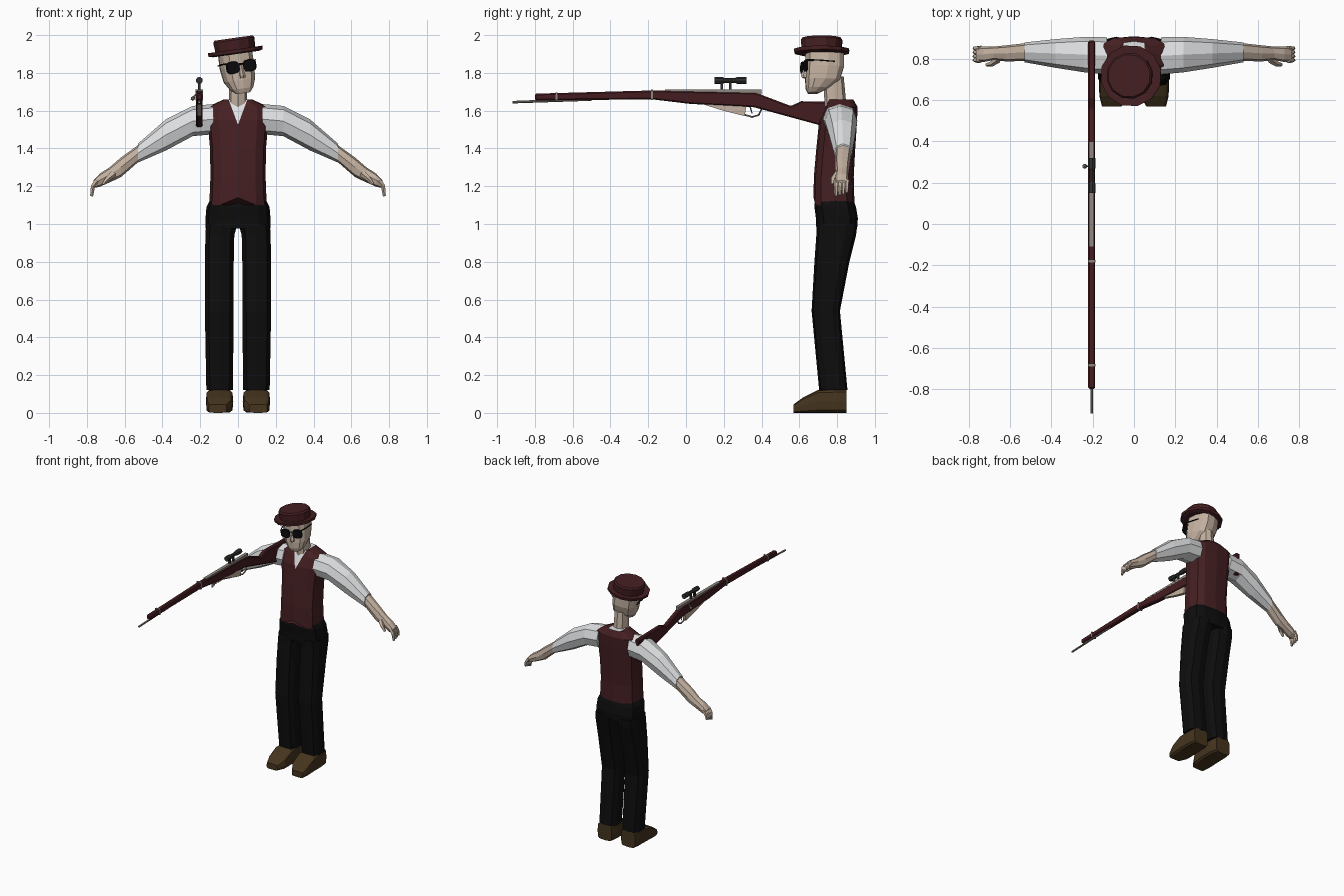
import bpy, bmesh, math
from mathutils import Matrix, Vector

default_cube = bpy.data.objects.get("Cube")
if default_cube:
    bpy.data.objects.remove(default_cube, do_unlink=True)


def make_material(name, red, green, blue):
    mat = bpy.data.materials.new(name)
    mat.use_nodes = True
    color = (red, green, blue, 1)
    mat.diffuse_color = color
    shader = mat.node_tree.nodes["Principled BSDF"]
    shader.inputs["Base Color"].default_value = color
    shader.inputs["Roughness"].default_value = 0.8
    return mat


maroon = make_material("maroon cloth", .06, .014, .016)
white = make_material("white shirt", .74, .75, .76)
skin = make_material("skin", .56, .45, .36)
black = make_material("black trousers", .004, .004, .004)
leather = make_material("brown leather", .06, .035, .013)
wood = make_material("red wood", .06, .012, .015)
steel = make_material("worn steel", .28, .25, .22)
gunmetal = make_material("dark gunmetal", .03, .03, .028)
glass = make_material("dark glass", .003, .003, .004)


def finish(name, bm, mat, matrix=None):
    """Turn a bmesh into a named object with one colour."""
    if matrix:
        bm.transform(matrix)
    bmesh.ops.recalc_face_normals(bm, faces=bm.faces)
    mesh = bpy.data.meshes.new(name)
    bm.to_mesh(mesh)
    bm.free()
    mesh.materials.append(mat)
    obj = bpy.data.objects.new(name, mesh)
    bpy.context.collection.objects.link(obj)
    return obj


def skin_rings(bm, rings):
    """Join rings of vertices with quads and cap both ends."""
    count = len(rings[0])
    for low, high in zip(rings, rings[1:]):
        for k in range(count):
            j = (k + 1) % count
            bm.faces.new((low[k], low[j], high[j], high[k]))
    bm.faces.new(rings[0])
    bm.faces.new(rings[-1])


def loft(axis, sections, sides=12, power=2.6, flip=1):
    """Loft rounded sections (position, u low, u high, v low, v high) along an axis."""
    bm = bmesh.new()
    rings = []
    for pos, u0, u1, v0, v1 in sections:
        ring = []
        for k in range(sides):
            angle = math.tau * k / sides - math.pi / 2
            c, s = math.cos(angle), math.sin(angle)
            c, s = [math.copysign(abs(w) ** (2 / power), w) if abs(w) > 1e-6 else 0 for w in (c, s)]
            u = (u0 + u1) / 2 + c * (u1 - u0) / 2
            v = (v0 + v1) / 2 + s * (v1 - v0) / 2
            x, y, z = {"x": (pos, u, v), "y": (u, pos, v), "z": (u, v, pos)}[axis]
            ring.append(bm.verts.new((x * flip, y, z)))
        rings.append(ring)
    skin_rings(bm, rings)
    return bm


def tube(name, points, radii, mat, sides=6, matrix=None):
    """Sweep a round section along a path."""
    bm = bmesh.new()
    points = [Vector(p) for p in points]
    rings = []
    for i, point in enumerate(points):
        tangent = points[min(i + 1, len(points) - 1)] - points[max(i - 1, 0)]
        side = tangent.cross(Vector((.3, .9, .2))).normalized()
        other = tangent.cross(side).normalized()
        angles = [math.tau * k / sides for k in range(sides)]
        rings.append([bm.verts.new(point + radii[i] * (side * math.cos(a) + other * math.sin(a)))
                      for a in angles])
    skin_rings(bm, rings)
    return finish(name, bm, mat, matrix)


def prism(name, outline, x, width, mat, bevel=0):
    """Extrude a side outline of (y, z) points across x."""
    bm = bmesh.new()
    face = bm.faces.new([bm.verts.new((x - width / 2, y, z)) for y, z in outline])
    extruded = bmesh.ops.extrude_face_region(bm, geom=[face])["geom"]
    bmesh.ops.translate(bm, vec=(width, 0, 0), verts=[g for g in extruded if isinstance(g, bmesh.types.BMVert)])
    obj = finish(name, bm, mat)
    if bevel:
        mod = obj.modifiers.new("edge bevel", "BEVEL")
        mod.width = bevel
    return obj


def box(name, y0, y1, z0, z1, x, width, mat):
    return prism(name, [(y0, z0), (y1, z0), (y1, z1), (y0, z1)], x, width, mat)


# Vest with a raised front hem and a shirt V cut into the chest
vest_bm = loft("z", [(1.10, -.152, .152, .675, .892), (1.25, -.146, .146, .677, .888),
                     (1.4, -.148, .148, .69, .896), (1.55, -.162, .162, .705, .906),
                     (1.62, -.16, .16, .735, .908), (1.66, -.075, .075, .755, .885)], power=3)
for vert in vest_bm.verts:
    if vert.co.z < 1.11 and vert.co.y < .75 and abs(vert.co.x) < .03:
        vert.co.z += .04
neck_point = Vector((0, .7, 1.525))
for side in (1, -1):
    bmesh.ops.bisect_plane(vest_bm, geom=vest_bm.verts[:] + vest_bm.edges[:] + vest_bm.faces[:],
                           plane_co=neck_point, plane_no=(side * .135, 0, -.05))
vest = finish("vest", vest_bm, maroon)
vest.data.materials.append(white)
for poly in vest.data.polygons:
    mid = poly.center
    if mid.y < .83 and mid.z - neck_point.z > 2.7 * abs(mid.x):
        poly.material_index = 1

# Trousers
finish("trouser_hips", loft("z", [(.975, -.172, .172, .69, .906), (1.03, -.172, .172, .688, .91),
                                  (1.09, -.167, .167, .68, .9), (1.145, -.14, .14, .684, .88)], power=3), black)
for side, label in ((1, "left"), (-1, "right")):
    finish("trouser_leg_" + label,
           loft("z", [(.12, .025, .17, .705, .855), (.54, .02, .178, .665, .815), (.8, .02, .178, .68, .865),
                      (.94, .017, .175, .69, .9), (1, 0, .172, .69, .908)], 10, 3, side), black)
    # Shoe
    finish("shoe_" + label,
           loft("y", [(.85, .04, .16, 0, .125), (.8, .028, .168, 0, .125), (.7, .025, .17, 0, .122),
                      (.62, .03, .168, 0, .082), (.57, .06, .155, 0, .045)], 12, 5, side), leather)
    # Sleeve, forearm and hand
    finish("sleeve_" + label,
           loft("x", [(.13, .725, .905, 1.475, 1.635), (.24, .735, .907, 1.465, 1.625),
                      (.38, .757, .896, 1.39, 1.555), (.53, .784, .88, 1.325, 1.425)], 8, 2.4, side), white)
    finish("forearm_" + label,
           loft("x", [(.52, .79, .877, 1.335, 1.424), (.62, .788, .866, 1.248, 1.352),
                      (.68, .795, .86, 1.22, 1.30), (.73, .785, .86, 1.198, 1.268),
                      (.765, .788, .857, 1.19, 1.232)], 8, 2.6, side), skin)
    for i in range(4):
        y = .794 + .019 * i
        tube(f"finger_{i + 1}_{label}", [(side * .745, y, 1.23), (side * .768, y, 1.2), (side * .775, y, 1.147 + .006 * i)],
             [.015, .012, .008], skin, 5)
    tube("thumb_" + label, [(side * .66, .80, 1.265), (side * .69, .777, 1.24), (side * .715, .772, 1.21)],
         [.02, .014, .008], skin, 5)

# Neck and tilted, slightly turned head
finish("neck", loft("z", [(1.62, -.05, .05, .735, .85), (1.78, -.045, .045, .725, .835)], 8, 2.4), skin)
pose = (Matrix.Translation((0, .73, 1.80)) @ Matrix.Rotation(math.radians(-8), 4, "Y")
        @ Matrix.Rotation(math.radians(12), 4, "Z"))
finish("head", loft("z", [(-.11, -.038, .038, -.085, -.03), (-.085, -.062, .062, -.096, .02),
                          (-.04, -.082, .082, -.1, .085), (.03, -.09, .09, -.098, .107),
                          (.12, -.088, .088, -.098, .108)], 12, 2.8), skin, pose)
finish("nose", loft("z", [(-.03, -.015, .015, -.118, -.08), (-.015, -.016, .016, -.124, -.08),
                          (.04, -.007, .007, -.102, -.08)], 6, 2), skin, pose)

# Sunglasses
for side, label in ((1, "left"), (-1, "right")):
    finish("lens_" + label, loft("y", [(-.112, .01, .077, -.002, .062), (-.103, .01, .084, -.002, .064)], 10, 3, side),
           glass, pose)
    tube("temple_arm_" + label, [(side * .078, -.105, .055), (side * .092, -.05, .055), (side * .094, .04, .05)],
         [.005, .004, .004], glass, 4, pose)
tube("glasses_bridge", [(-.02, -.108, .045), (.02, -.108, .045)], [.005, .005], glass, 4, pose)

# Flat-topped hat


def round_hat_part(name, levels, mat):
    sections = [(z, -r, r, -r - .012, r - .012) for z, r in levels]
    finish(name, loft("z", sections, 12, 2), mat, pose)


round_hat_part("hat_brim", [(.1, .125), (.106, .148), (.125, .15), (.122, .11)], maroon)
round_hat_part("hat_crown", [(.11, .107), (.175, .113), (.186, .104)], maroon)

# Rifle stock and barrel
gun_x = -.205
prism("rifle_stock", [(-.8, 1.69), (-.18, 1.707), (.37, 1.695), (.555, 1.625), (.61, 1.65), (.89, 1.645),
                      (.885, 1.47), (.72, 1.52), (.36, 1.618), (.02, 1.636), (-.18, 1.66), (-.8, 1.654)],
      gun_x, .034, wood, .007)
tube("rifle_barrel", [(gun_x, -.918, 1.645), (gun_x, -.5, 1.66)], [.007, .008], steel, 8)
for name, y, low, high in (("rear_band", -.18, 1.657, 1.711), ("front_band", -.685, 1.653, 1.697)):
    box(name, y - .006, y + .006, low, high, gun_x, .038, steel)

# Receiver, magazine, trigger and bolt
box("receiver", -.11, .4, 1.685, 1.712, gun_x, .024, steel)
prism("magazine", [(.07, 1.64), (.32, 1.625), (.31, 1.572), (.19, 1.602)], gun_x, .024, skin)
tube("trigger_guard", [(gun_x, .29, 1.585), (gun_x, .35, 1.566), (gun_x, .385, 1.577), (gun_x, .40, 1.61)],
     [.005] * 4, steel, 5)
tube("trigger", [(gun_x, .34, 1.62), (gun_x, .35, 1.585)], [.004, .003], steel, 4)
tube("bolt_handle", [(gun_x, .28, 1.70), (gun_x - .03, .28, 1.675)], [.005, .004], steel, 5)
knob = bmesh.new()
bmesh.ops.create_icosphere(knob, subdivisions=1, radius=.013, matrix=Matrix.Translation((gun_x - .034, .28, 1.665)))
finish("bolt_knob", knob, steel)

# Scope on two mounts
tube("scope", [(gun_x, y, 1.76) for y in (.15, .195, .205, .26, .27, .32)],
     [.019, .018, .013, .013, .018, .019], gunmetal, 8)
for i, y in enumerate((.19, .235)):
    box(f"scope_mount_{i + 1}", y - .007, y + .007, 1.705, 1.755, gun_x, .014, gunmetal)
